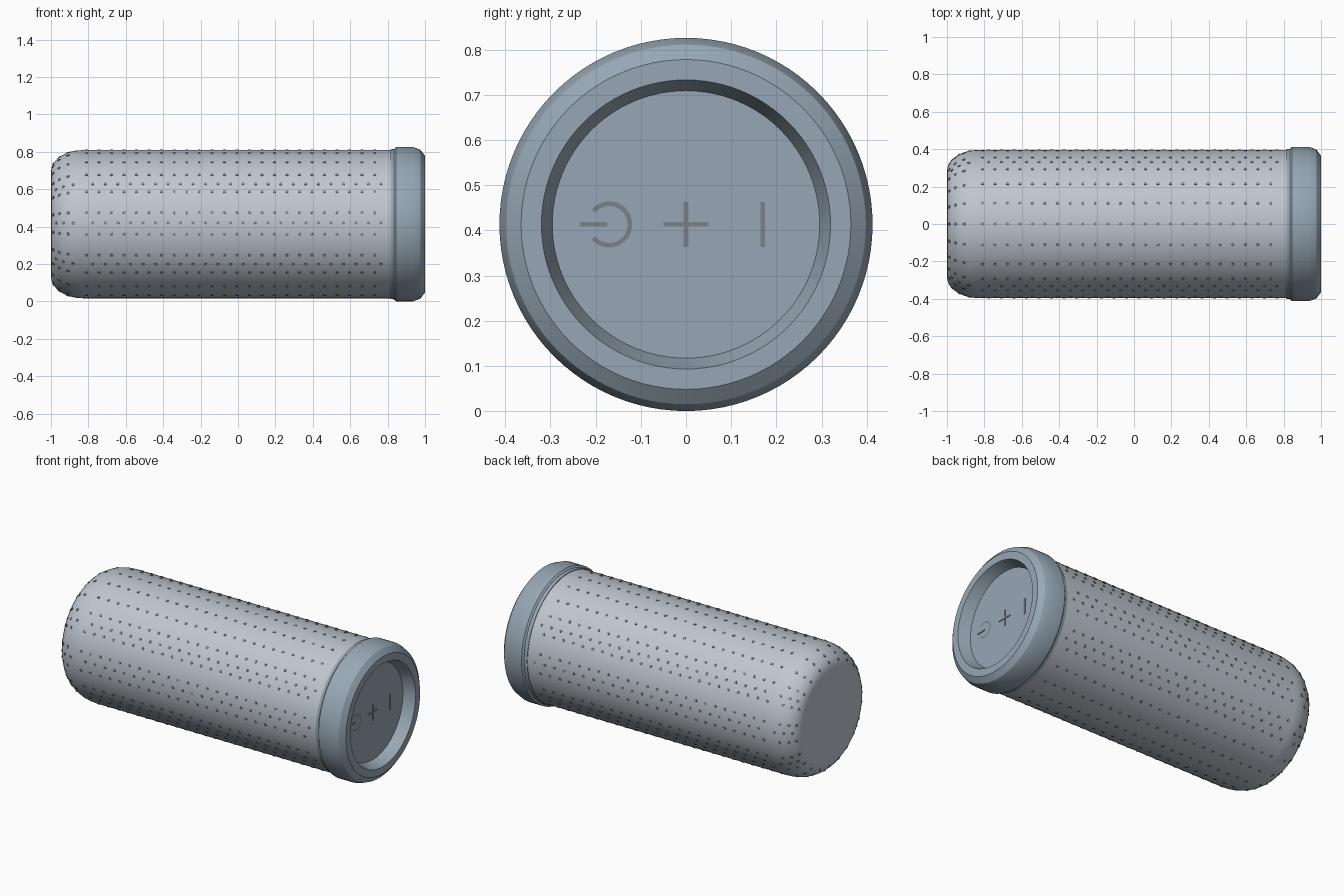
import bpy, bmesh
from math import radians, sin, cos, pi
from mathutils import Vector, Matrix

cube = bpy.data.objects.get("Cube")
if cube:
    bpy.data.objects.remove(cube, do_unlink=True)

CENTRE_Z = 0.413
BODY_R = 0.396


def material(name, rgb):
    m = bpy.data.materials.new(name)
    m.use_nodes = True
    m.diffuse_color = (*rgb, 1)
    m.node_tree.nodes["Principled BSDF"].inputs["Base Color"].default_value = (*rgb, 1)
    return m


shell_grey = material("light_shell_grey", (0.52, 0.57, 0.63))
cap_blue = material("cap_blue_grey", (0.31, 0.39, 0.46))
hole_grey = material("hole_grey", (0.22, 0.25, 0.28))
symbol_grey = material("symbol_grey", (0.19, 0.22, 0.25))


def finish(bm, name, mat, smooth=False):
    mesh = bpy.data.meshes.new(name)
    bm.to_mesh(mesh)
    bm.free()
    mesh.materials.append(mat)
    ob = bpy.data.objects.new(name, mesh)
    ob.location.z = CENTRE_Z
    bpy.context.collection.objects.link(ob)
    if smooth:
        bpy.ops.object.select_all(action='DESELECT')
        ob.select_set(True)
        bpy.context.view_layer.objects.active = ob
        bpy.ops.object.shade_smooth_by_angle(angle=radians(30))
    return ob


def lathe(name, profile, mat):
    """Turn (x, radius) points about the x axis."""
    bm = bmesh.new()
    verts = [bm.verts.new((x, 0, r)) for x, r in profile]
    edges = [bm.edges.new(pair) for pair in zip(verts, verts[1:])]
    bmesh.ops.spin(bm, geom=verts + edges, cent=(0, 0, 0), axis=(1, 0, 0),
                   angle=2 * pi, steps=96, use_duplicate=False)
    bmesh.ops.remove_doubles(bm, verts=bm.verts, dist=0.0001)
    bmesh.ops.recalc_face_normals(bm, faces=bm.faces)
    return finish(bm, name, mat, True)


# Rounded far end of the body: a quarter ellipse
ROUND_X, ROUND_R, END_X = 0.17, 0.116, -1.0


def rounding(a):
    """Point and outward normal on the rounded edge, as (x, radius)."""
    p = (END_X + ROUND_X * (1 - cos(a)), BODY_R - ROUND_R * (1 - sin(a)))
    n = Vector((-cos(a) / ROUND_X, sin(a) / ROUND_R)).normalized()
    return p, n


# Body
corner = [rounding(i * pi / 16)[0] for i in range(9)]
lathe("body", [(END_X, 0)] + corner + [(0.83, BODY_R), (0.83, 0)], shell_grey)

# End cap with a chamfered rim and a recessed control face
FLOOR_X = 0.93
lathe("end_cap", [(0.815, 0), (0.815, 0.4), (0.835, 0.402), (0.845, 0.413),
                  (0.935, 0.413), (0.975, 0.398), (1.0, 0.365), (1.0, 0.32),
                  (FLOOR_X, 0.296), (FLOOR_X, 0)], cap_blue)

# Perforations in rows along the body
half_rows = [16.5, 33, 48, 57, 64, 81, 89, 98, 115, 123, 131, 147, 163.5]
rows = [0, 180] + half_rows + [-a for a in half_rows]
STEP = 0.067
bm = bmesh.new()
for row in rows:
    shift = STEP / 2 if abs(row) in (57, 89, 123) else 0
    spots = [((-0.81 + shift + i * STEP, BODY_R), Vector((0, 1))) for i in range(24)]
    spots += [rounding(radians(a + shift * 300)) for a in (22, 42, 62)]
    turn = Matrix.Rotation(radians(row), 4, 'X')
    for (x, r), n in spots:
        facing = Vector((n.x, 0, n.y)).to_track_quat('Z', 'Y').to_matrix().to_4x4()
        bmesh.ops.create_cone(bm, cap_ends=True, segments=6, radius1=0.009,
                              radius2=0.009, depth=0.005,
                              matrix=turn @ Matrix.Translation((x, 0, r)) @ facing)
finish(bm, "perforations", hole_grey)


# Control symbols as thin plates on the recessed face
def bar(bm, y, z, width, height):
    size = Matrix.Diagonal((0.006, width, height, 1))
    bmesh.ops.create_cube(bm, size=1, matrix=Matrix.Translation((FLOOR_X, y, z)) @ size)


THIN, LONG = 0.01, 0.1
bm = bmesh.new()
bar(bm, 0, 0, THIN, LONG)
bar(bm, 0, 0, LONG, THIN)
finish(bm, "plus_symbol", symbol_grey)

bm = bmesh.new()
bar(bm, 0.17, 0, THIN, LONG)
finish(bm, "minus_symbol", symbol_grey)

bm = bmesh.new()
bar(bm, -0.205, 0, 0.06, THIN)
pairs = []
for i in range(25):
    a = radians(-140 + 280 * i / 24)
    pairs.append([bm.verts.new((FLOOR_X + 0.003, -0.17 + r * cos(a), r * sin(a)))
                  for r in (0.041, 0.051)])
for (a, b), (c, d) in zip(pairs, pairs[1:]):
    bm.faces.new((a, b, d, c))
finish(bm, "power_symbol", symbol_grey)
